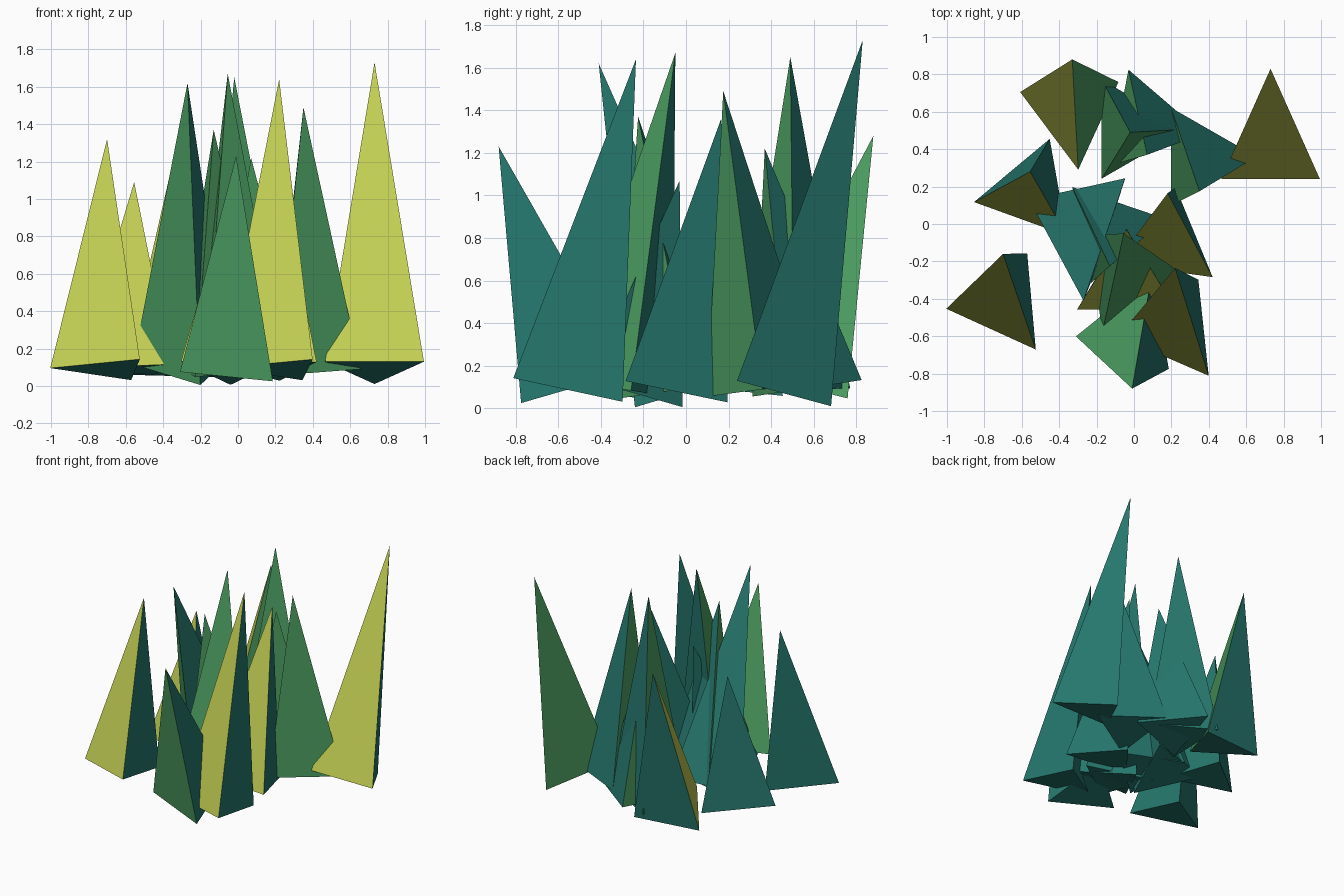
import bpy
import bmesh
from math import radians, cos, sin, atan2, hypot
from mathutils import Matrix, Vector

cube = bpy.data.objects.get("Cube")
if cube:
    bpy.data.objects.remove(cube, do_unlink=True)


def make_material(name, srgb):
    linear = [((c / 255 + 0.055) / 1.055) ** 2.4 for c in srgb]
    mat = bpy.data.materials.new(name)
    mat.use_nodes = True
    mat.diffuse_color = (*linear, 1)
    bsdf = mat.node_tree.nodes["Principled BSDF"]
    bsdf.inputs["Base Color"].default_value = (*linear, 1)
    bsdf.inputs["Roughness"].default_value = 0.9
    return mat


MATERIALS = [
    make_material("yellow_green", (196, 208, 84)),
    make_material("leaf_green", (76, 158, 98)),
    make_material("deep_teal", (38, 120, 110)),
]
RADIUS = 0.305
BASE_Z = 0.09


def blade(name, x, base_y, tip_y, tip_z, heading, colours):
    """Three-sided spike leaning along y; colours run counter-clockwise from heading."""
    lean_y, rise = tip_y - base_y, tip_z - BASE_Z
    place = Matrix.Translation((x, base_y, BASE_Z)) @ Matrix.Rotation(-atan2(lean_y, rise), 4, "X")
    bm = bmesh.new()
    corners = []
    for k in range(3):
        a = radians(heading - 60 + 120 * k)
        corners.append(bm.verts.new(place @ Vector((RADIUS * cos(a), RADIUS * sin(a), 0))))
    tip = bm.verts.new(place @ Vector((0, 0, hypot(lean_y, rise))))
    for k, letter in enumerate(colours):
        side = bm.faces.new((corners[k], corners[(k + 1) % 3], tip))
        side.material_index = "ygt".index(letter)
    base = bm.faces.new(corners[::-1])
    base.material_index = 2
    mesh = bpy.data.meshes.new(name)
    bm.to_mesh(mesh)
    bm.free()
    for mat in MATERIALS:
        mesh.materials.append(mat)
    bpy.context.collection.objects.link(bpy.data.objects.new(name, mesh))


# Blades: x, base y, tip y, tip z, heading of first side, side colours
BLADES = [
    # leaning back
    (0.73, 0.387, 0.83, 1.73, 270, "ytg"),
    (-0.70, -0.427, -0.16, 1.32, 245, "ytt"),
    (-0.33, 0.585, 0.88, 1.28, 216, "ygt"),
    (-0.555, 0.17, 0.28, 1.09, 250, "ytt"),
    (-0.04, -0.31, -0.03, 1.07, 270, "ytt"),
    (0.22, -0.57, -0.235, 1.64, 246, "ytt"),
    (0.18, -0.10, 0.165, 1.36, 262, "ytt"),
    (-0.055, -0.30, -0.05, 1.67, 308, "gtg"),
    # upright or leaning forward
    (-0.02, 0.507, 0.49, 1.65, 300, "gtg"),
    (0.07, 0.54, 0.37, 1.22, 289, "gtg"),
    (-0.01, -0.55, -0.88, 1.23, 250, "gtg"),
    (0.35, 0.36, 0.175, 1.49, 300, "gtg"),
    (-0.27, 0.045, -0.41, 1.62, 223, "gtt"),
    (-0.13, -0.03, -0.225, 1.37, 311, "gtg"),
]
for number, spec in enumerate(BLADES, 1):
    blade(f"grass_blade_{number}", *spec)
